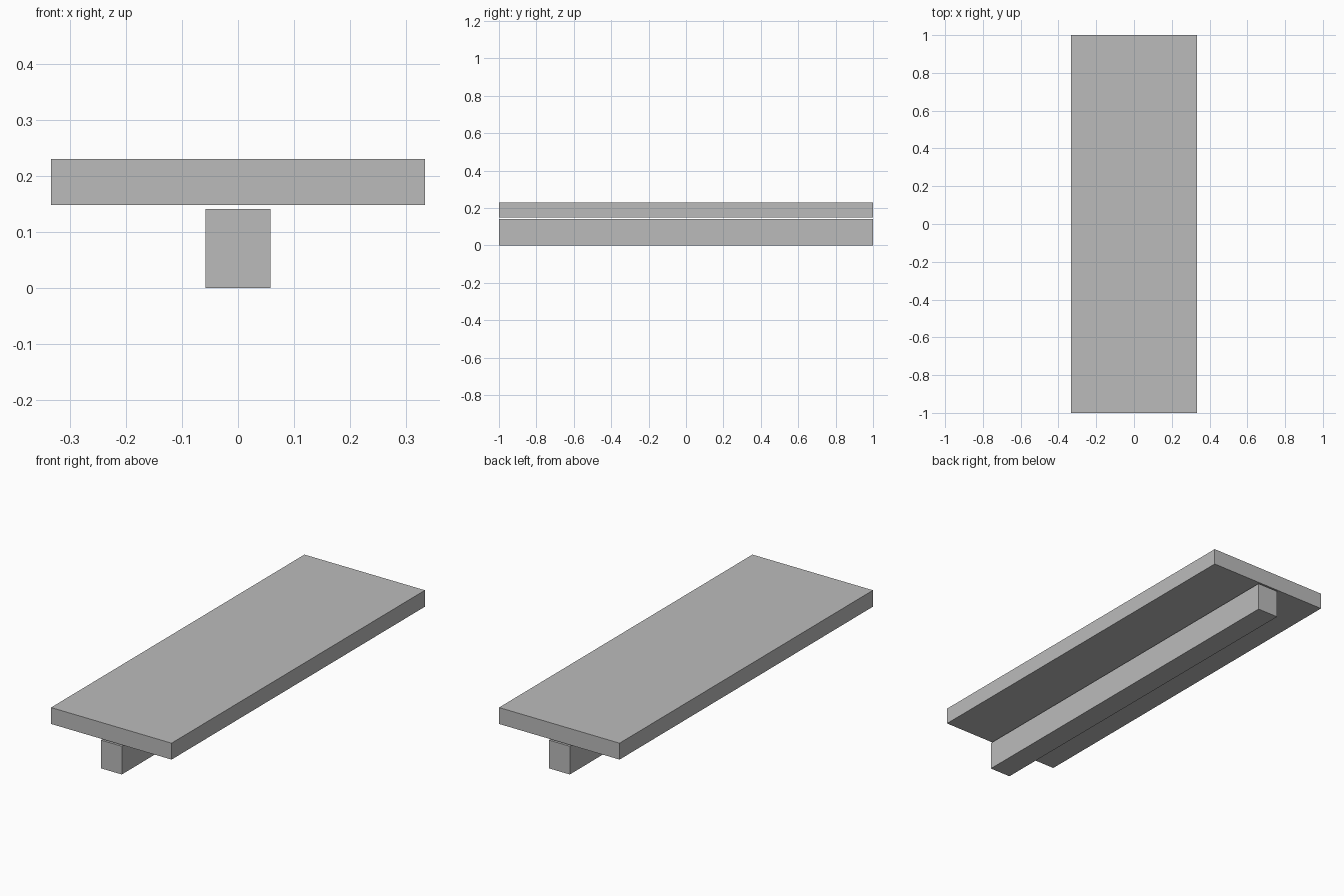
import bpy

# Remove the default cube
cube = bpy.data.objects.get("Cube")
if cube:
    bpy.data.objects.remove(cube, do_unlink=True)

# Single plain grey
GREY = (0.5, 0.5, 0.5, 1.0)
grey = bpy.data.materials.new("plain_grey")
grey.use_nodes = True
grey.diffuse_color = GREY
grey.node_tree.nodes["Principled BSDF"].inputs["Base Color"].default_value = GREY

LENGTH = 2.0


def add_bar(name, width, bottom, top):
    """Full-length box centred on x and y, between two heights."""
    bpy.ops.mesh.primitive_cube_add(size=1, location=(0, 0, (bottom + top) / 2))
    bar = bpy.context.object
    bar.name = bar.data.name = name
    bar.scale = (width, LENGTH, top - bottom)
    bpy.ops.object.transform_apply(location=False, rotation=False, scale=True)
    bar.data.materials.append(grey)
    return bar


# Wide deck floating just above a narrow central beam
add_bar("deck_slab", 0.666, 0.148, 0.23)
add_bar("support_beam", 0.116, 0.0, 0.141)
